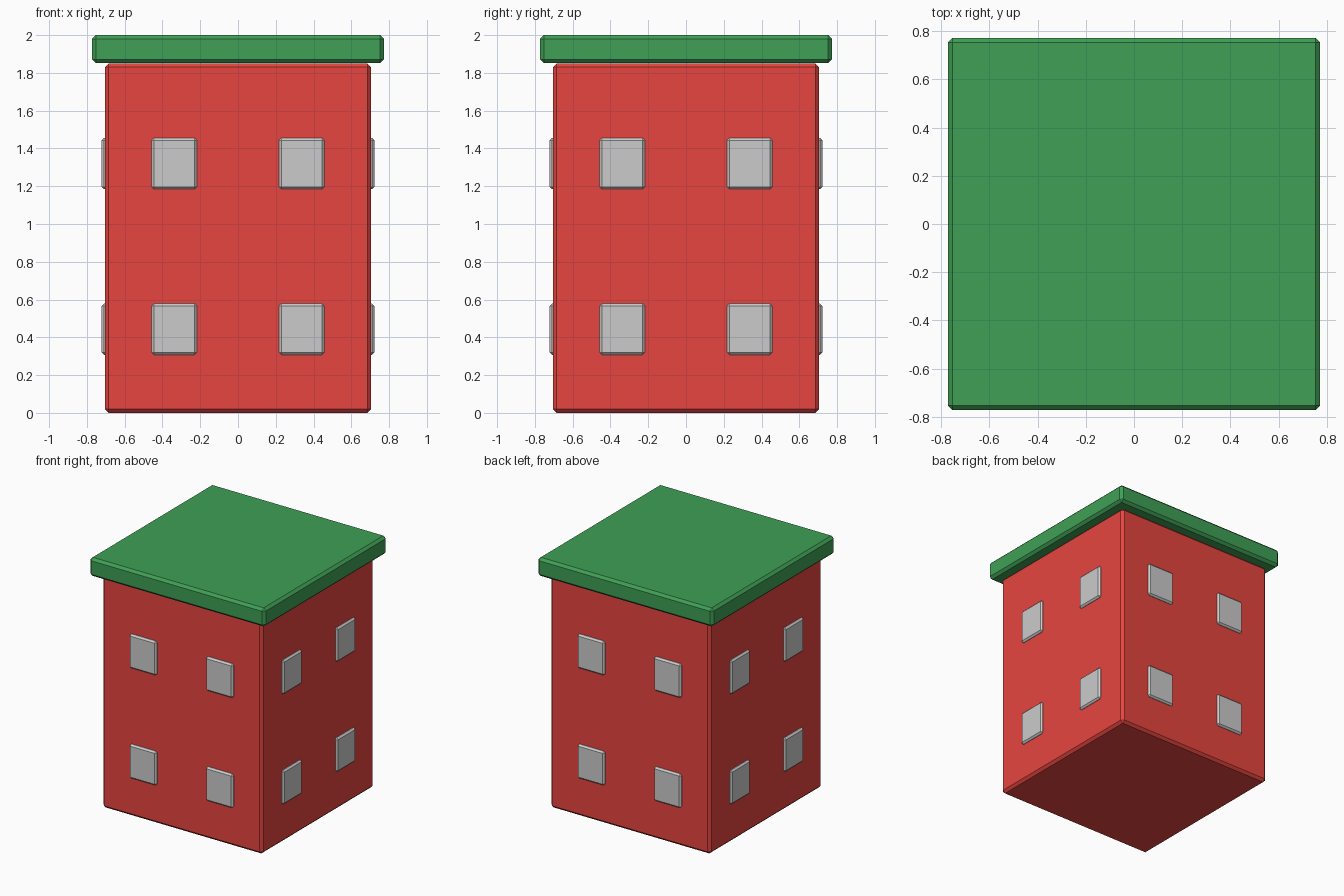
import bpy
from math import pi
from mathutils import Matrix

if "Cube" in bpy.data.objects:
    bpy.data.objects.remove(bpy.data.objects["Cube"])


def material(name, color):
    mat = bpy.data.materials.new(name)
    mat.diffuse_color = color
    mat.use_nodes = True
    mat.node_tree.nodes["Principled BSDF"].inputs["Base Color"].default_value = mat.diffuse_color
    return mat


def box(name, size, center, chamfer, mat=None, turn=0.0):
    """Chamfered box, optionally turned about the building's vertical axis."""
    bpy.ops.mesh.primitive_cube_add(size=1)
    obj = bpy.context.object
    obj.name = name
    obj.data.transform(Matrix.Rotation(turn, 4, 'Z')
                       @ Matrix.Translation(center)
                       @ Matrix.Diagonal((*size, 1)))
    bevel = obj.modifiers.new("chamfer", 'BEVEL')
    bevel.width = chamfer
    bevel.segments = 1
    if mat:
        obj.data.materials.append(mat)
    return obj


red = material("red_wall", (0.8, 0.06, 0.05, 1))
green = material("green_roof", (0.05, 0.35, 0.09, 1))

# Walls and flat overhanging roof
box("walls", (1.41, 1.41, 1.85), (0, 0, 0.925), 0.02, red)
box("roof", (1.546, 1.546, 0.148), (0, 0, 1.926), 0.02, green)

# Four raised windows on each of the four sides
for i, side in enumerate(("front", "right", "back", "left")):
    for floor, z in (("lower", 0.443), ("upper", 1.32)):
        for n, x in enumerate((-0.337, 0.337), 1):
            box(f"{side}_{floor}_window_{n}", (0.24, 0.05, 0.272),
                (x, -0.697, z), 0.013, turn=i * pi / 2)
